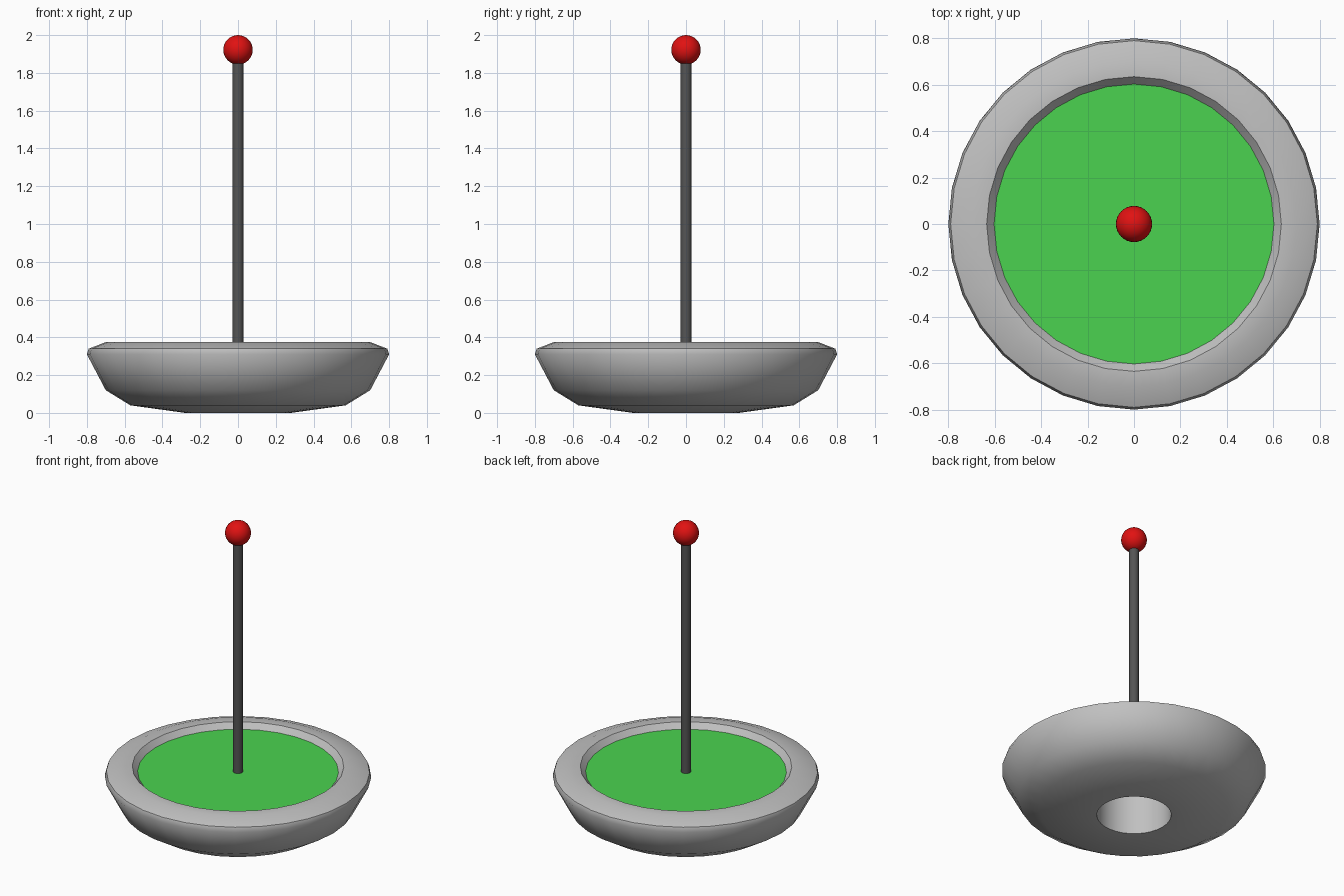
import bpy, bmesh, math

if "Cube" in bpy.data.objects:
    bpy.data.objects.remove(bpy.data.objects["Cube"])

SIDES = 32


def material(name, r, g, b):
    m = bpy.data.materials.new(name)
    m.diffuse_color = (r, g, b, 1)
    m.use_nodes = True
    m.node_tree.nodes["Principled BSDF"].inputs["Base Color"].default_value = m.diffuse_color
    return m


GREY = material("light grey", 0.53, 0.53, 0.53)
GREEN = material("green", 0.07, 0.65, 0.08)
DARK = material("dark grey", 0.09, 0.09, 0.09)
RED = material("red", 0.75, 0.006, 0.006)


def finish(name, bm, mat):
    mesh = bpy.data.meshes.new(name)
    bm.to_mesh(mesh)
    bm.free()
    mesh.materials.append(mat)
    obj = bpy.data.objects.new(name, mesh)
    bpy.context.collection.objects.link(obj)
    return obj


# Bowl: closed lathe profile (radius, height, sharp ring)
profile = [
    (0.60, 0.335, True), (0.635, 0.375, True), (0.70, 0.375, False),
    (0.79, 0.34, True), (0.80, 0.31, False), (0.70, 0.12, False),
    (0.57, 0.04, False), (0.28, 0.0, False), (0.225, 0.0, True),
    (0.225, 0.335, True),
]
bm = bmesh.new()
rings = []
for r, z, sharp in profile:
    rings.append([bm.verts.new((r * math.cos(a), r * math.sin(a), z))
                  for a in (2 * math.pi * i / SIDES for i in range(SIDES))])
for k in range(len(rings)):
    lo, hi = rings[k], rings[(k + 1) % len(rings)]
    for i in range(SIDES):
        j = (i + 1) % SIDES
        bm.faces.new((lo[i], lo[j], hi[j], hi[i])).smooth = True
for ring, (r, z, sharp) in zip(rings, profile):
    if sharp:
        for i in range(SIDES):
            bm.edges.get((ring[i], ring[(i + 1) % SIDES])).smooth = False
bmesh.ops.recalc_face_normals(bm, faces=bm.faces)
finish("bowl", bm, GREY)

# Green disc set inside the rim
bm = bmesh.new()
disc = [bm.verts.new((0.603 * math.cos(2 * math.pi * i / SIDES),
                      0.603 * math.sin(2 * math.pi * i / SIDES), 0.34))
        for i in range(SIDES)]
bm.faces.new(disc)
finish("green_disc", bm, GREEN)

# Pole standing on the disc
bm = bmesh.new()
bmesh.ops.create_cone(bm, cap_ends=True, segments=SIDES, radius1=0.029,
                      radius2=0.029, depth=1.54)
bmesh.ops.translate(bm, verts=bm.verts, vec=(0, 0, 0.341 + 0.77))
for f in bm.faces:
    f.smooth = abs(f.normal.z) < 0.5
finish("pole", bm, DARK)

# Ball on the tip
bm = bmesh.new()
bmesh.ops.create_uvsphere(bm, u_segments=SIDES, v_segments=16, radius=0.078)
bmesh.ops.translate(bm, verts=bm.verts, vec=(0, 0, 1.922))
for f in bm.faces:
    f.smooth = True
finish("ball", bm, RED)
